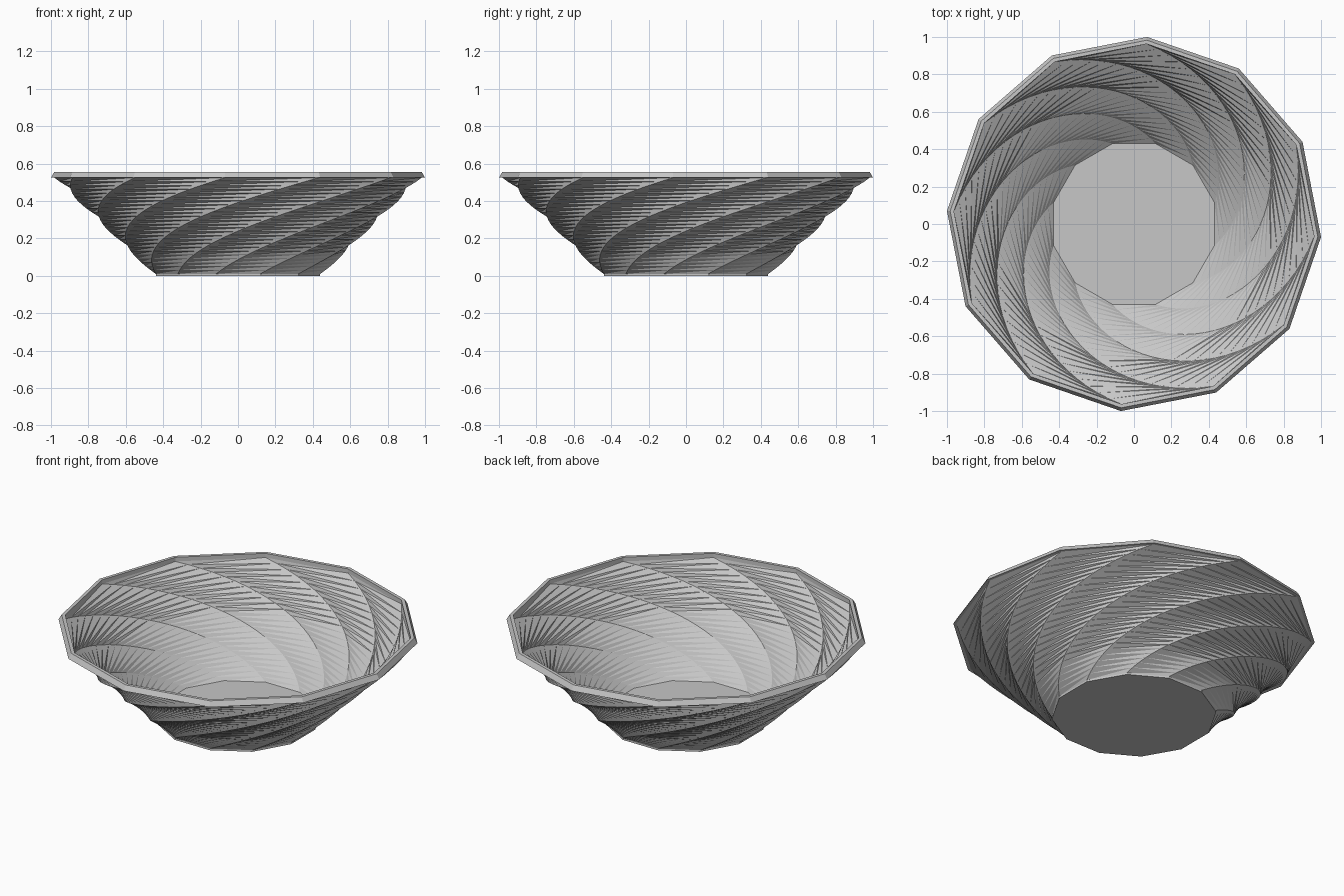
import bpy, bmesh, math

cube = bpy.data.objects.get("Cube")
if cube:
    bpy.data.objects.remove(cube)

SIDES = 12
LAYERS = 25
START = math.radians(15)
TWIST = math.radians(101)

grey = bpy.data.materials.new("light_grey")
grey.use_nodes = True
colour = (0.57, 0.57, 0.57, 1)
grey.diffuse_color = colour
grey.node_tree.nodes["Principled BSDF"].inputs["Base Color"].default_value = colour


def ring(bm, radius, z, angle):
    step = math.tau / SIDES
    return [bm.verts.new((radius * math.cos(angle + i * step),
                          radius * math.sin(angle + i * step), z))
            for i in range(SIDES)]


def bridge(bm, low, high, split=None, inward=False):
    """Join two rings with quads, or triangles cut on the long or short diagonal."""
    for i in range(SIDES):
        j = (i + 1) % SIDES
        b0, b1, t0, t1 = low[i], low[j], high[i], high[j]
        if split == "long":
            faces = [(b0, b1, t1), (b0, t1, t0)]
        elif split == "short":
            faces = [(b0, b1, t0), (b1, t1, t0)]
        else:
            faces = [(b0, b1, t1, t0)]
        for f in faces:
            bm.faces.new(f[::-1] if inward else f)


def finish(bm, name):
    mesh = bpy.data.meshes.new(name)
    bm.to_mesh(mesh)
    bm.free()
    mesh.materials.append(grey)
    obj = bpy.data.objects.new(name, mesh)
    bpy.context.collection.objects.link(obj)
    return obj


def twisted_wall(name, r0, r1, z0, z1, split, inward):
    bm = bmesh.new()
    rings = []
    for k in range(LAYERS + 1):
        t = k / LAYERS
        rings.append(ring(bm, r0 + (r1 - r0) * t, z0 + (z1 - z0) * t,
                          START + TWIST * t))
    for low, high in zip(rings, rings[1:]):
        bridge(bm, low, high, split, inward)
    finish(bm, name)


# Pleated outside and smoother inside of the bowl
twisted_wall("outer_wall", 0.455, 0.985, 0.01, 0.525, "long", False)
twisted_wall("inner_wall", 0.445, 0.965, 0.02, 0.53, "short", True)

# Base slab with the bowl floor on top
bm = bmesh.new()
bottom = ring(bm, 0.455, 0, START)
edge = ring(bm, 0.455, 0.01, START)
floor = ring(bm, 0.445, 0.02, START)
bridge(bm, bottom, edge)
bridge(bm, edge, floor)
bm.faces.new(bottom[::-1])
bm.faces.new(floor)
finish(bm, "base")

# Rim: a tapered band closing the two walls
bm = bmesh.new()
profile = [(0.965, 0.525), (1.0024, 0.525), (0.985, 0.555), (0.965, 0.555)]
loops = [ring(bm, r, z, START + TWIST) for r, z in profile]
for a, b in zip(loops, loops[1:] + loops[:1]):
    bridge(bm, a, b)
finish(bm, "rim")
